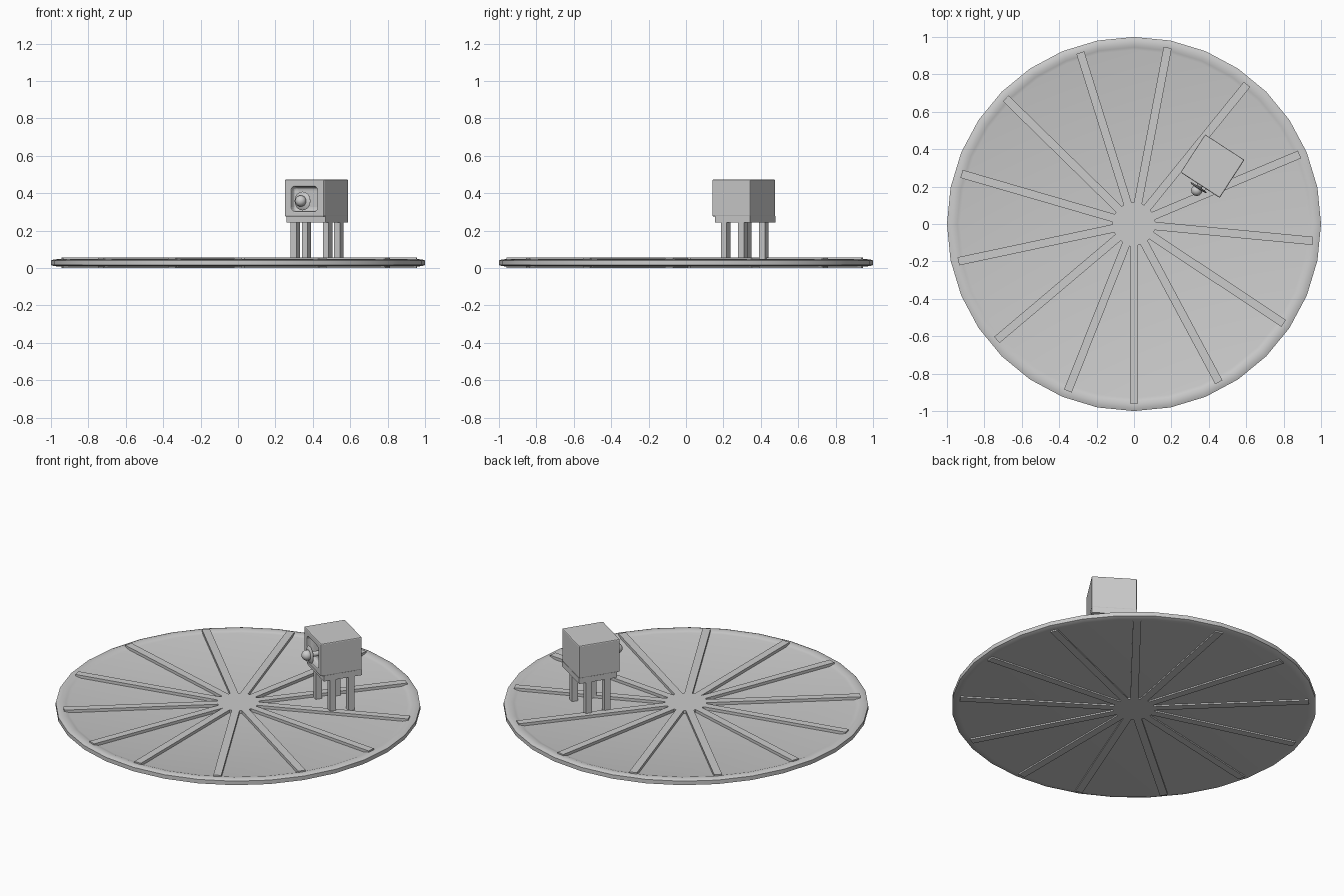
import bpy, bmesh, math
from mathutils import Matrix, Vector

if "Cube" in bpy.data.objects:
    bpy.data.objects.remove(bpy.data.objects["Cube"])

BOOTH = Matrix.Translation((0.42, 0.31, 0)) @ Matrix.Rotation(math.radians(-33), 4, 'Z')


def finish(name, bm, world=Matrix.Identity(4), smooth=False):
    bmesh.ops.recalc_face_normals(bm, faces=bm.faces)
    mesh = bpy.data.meshes.new(name)
    bm.to_mesh(mesh)
    bm.free()
    ob = bpy.data.objects.new(name, mesh)
    bpy.context.collection.objects.link(ob)
    ob.matrix_world = world
    if smooth:
        bpy.ops.object.select_all(action='DESELECT')
        ob.select_set(True)
        bpy.context.view_layer.objects.active = ob
        bpy.ops.object.shade_smooth_by_angle(angle=math.radians(40))
    return ob


def box(name, lo, hi, world=BOOTH):
    bm = bmesh.new()
    bmesh.ops.create_cube(bm, size=1)
    lo, hi = Vector(lo), Vector(hi)
    for v in bm.verts:
        v.co = (lo + hi) / 2 + v.co * (hi - lo)
    return finish(name, bm, world)


def lathe(name, profile, steps, world=Matrix.Identity(4)):
    bm = bmesh.new()
    vs = [bm.verts.new((r, 0, z)) for r, z in profile]
    es = [bm.edges.new(p) for p in zip(vs, vs[1:])]
    bmesh.ops.spin(bm, geom=vs + es, cent=(0, 0, 0), axis=(0, 0, 1),
                   angle=math.tau, steps=steps)
    bmesh.ops.remove_doubles(bm, verts=bm.verts, dist=1e-5)
    return finish(name, bm, world, True)


# 32-sided platform with a raised, softened rim
lathe("platform", [(0, 0.008), (0.96, 0.008), (0.985, 0.01), (1, 0.016), (1, 0.04),
                   (0.985, 0.046), (0.96, 0.047), (0.945, 0.042), (0.93, 0.038),
                   (0, 0.038)], 32)

# radial ribs and the hub they merge into
for k in range(13):
    turn = Matrix.Rotation(math.radians(-90 + 28.2 * k), 4, 'Z')
    box(f"rib_{k + 1}", (0.08, -0.022, 0), (0.96, 0.022, 0.055), turn)
lathe("hub", [(0, 0), (0.115, 0), (0.115, 0.055), (0, 0.055)], 32)

# cabinet on top of the stand, with a rounded recess in its front
cabinet = box("cabinet", (-0.125, -0.122, 0.275), (0.125, 0.12, 0.473))
cutter = box("recess_cutter", (-0.083, -0.2, 0.303), (0.083, -0.085, 0.435))
cutter.hide_render = True
cutter.hide_set(True)
corners = cutter.modifiers.new("corners", 'BEVEL')
corners.width, corners.segments = 0.022, 4
cut = cabinet.modifiers.new("recess", 'BOOLEAN')
cut.operation, cut.object, cut.solver = 'DIFFERENCE', cutter, 'EXACT'
edges = cabinet.modifiers.new("edges", 'BEVEL')
edges.width, edges.segments, edges.angle_limit = 0.006, 2, math.radians(50)

# base frame and four legs
box("base_frame", (-0.124, -0.105, 0.243), (0.124, 0.12, 0.277))
for sx, side in ((-1, "left"), (1, "right")):
    for sy, end in ((-1, "front"), (1, "back")):
        x, y = 0.103 * sx, 0.005 + 0.055 * sy
        box(f"{end}_{side}_leg", (x - 0.018, y - 0.018, 0.03), (x + 0.018, y + 0.018, 0.25))

# knob: stem, flared collar and ball pointing out of the recess
KNOB = BOOTH @ Matrix.Translation((0, -0.085, 0.358)) @ Matrix.Rotation(math.radians(90), 4, 'X')
lathe("knob_stem", [(0, -0.005), (0.015, -0.005), (0.015, 0.06), (0, 0.06)], 16, KNOB)
lathe("knob_collar", [(0, 0.046), (0.048, 0.049), (0.05, 0.053), (0.046, 0.057), (0, 0.062)], 24, KNOB)
bm = bmesh.new()
bmesh.ops.create_uvsphere(bm, u_segments=20, v_segments=12, radius=0.03)
finish("knob_ball", bm, KNOB @ Matrix.Translation((0, 0, 0.07)), True)
